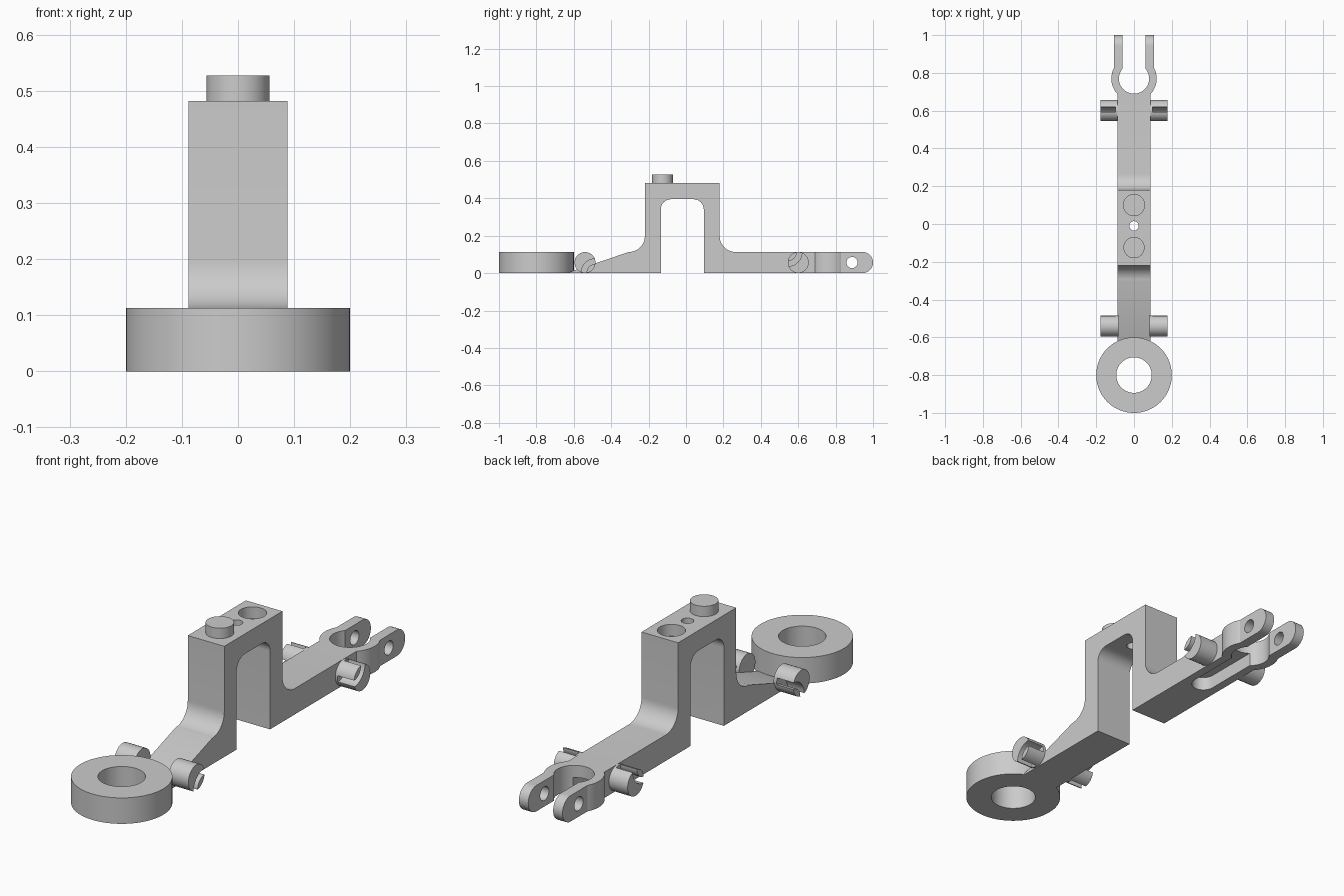
import bpy
import bmesh
from math import sin, cos, pi

if "Cube" in bpy.data.objects:
    bpy.data.objects.remove(bpy.data.objects["Cube"])

grey = bpy.data.materials.new("plain grey")
grey.use_nodes = True
grey.diffuse_color = (0.6, 0.6, 0.6, 1)
grey.node_tree.nodes["Principled BSDF"].inputs["Base Color"].default_value = (0.6, 0.6, 0.6, 1)

HALF = 0.088   # half width of the bar
BAR = 0.113    # bar height
MID = BAR / 2
TOP = 0.482


def arc(cu, cv, r, start, end, n=12):
    """Points on an arc, angles in degrees."""
    return [(cu + r * cos(pi / 180 * (start + (end - start) * i / n)),
             cv + r * sin(pi / 180 * (start + (end - start) * i / n))) for i in range(n + 1)]


def prism(name, pts, axis, low, high):
    """Extrude an outline: along x it lies in (y, z), along z in (x, y)."""
    place = (lambda u, v, w: (w, u, v)) if axis == "x" else (lambda u, v, w: (u, v, w))
    bm = bmesh.new()
    face = bm.faces.new([bm.verts.new(place(u, v, low)) for u, v in pts])
    top = bmesh.ops.extrude_face_region(bm, geom=[face])["geom"]
    for v in top:
        if isinstance(v, bmesh.types.BMVert):
            v.co["xyz".index(axis)] = high
    bmesh.ops.recalc_face_normals(bm, faces=bm.faces)
    mesh = bpy.data.meshes.new(name)
    bm.to_mesh(mesh)
    bm.free()
    mesh.materials.append(grey)
    obj = bpy.data.objects.new(name, mesh)
    bpy.context.collection.objects.link(obj)
    return obj


def cylinder(name, u, v, r, axis, low, high, n=64):
    return prism(name, arc(u, v, r, 0, 360, n)[:-1], axis, low, high)


def combine(obj, other, operation):
    """Apply a boolean and throw the second solid away."""
    mod = obj.modifiers.new("boolean", "BOOLEAN")
    mod.operation = operation
    mod.solver = "EXACT"
    mod.object = other
    bpy.context.view_layer.objects.active = obj
    bpy.ops.object.modifier_apply(modifier=mod.name)
    bpy.data.objects.remove(other)


# Bar with the raised bridge
outline = [(-0.64, 0), (-0.135, 0)]
outline += arc(-0.08, 0.34, 0.055, 180, 90) + arc(0.04, 0.34, 0.055, 90, 0)
outline += [(0.095, 0), (0.72, 0), (0.72, BAR)]
outline += arc(0.265, BAR + 0.085, 0.085, 270, 180)
outline += [(0.18, TOP), (-0.22, TOP)]
outline += arc(-0.305, BAR + 0.085, 0.085, 0, -90)
frame = prism("bridge_frame", outline, "x", -HALF, HALF)

# Front ring and rear socket
combine(frame, cylinder("ring", 0, -0.8, 0.2, "z", 0, BAR, 96), "UNION")
combine(frame, cylinder("socket", 0, 0.77, 0.12, "z", 0, BAR), "UNION")

# Rear fork arms with rounded ends
for side in (-1, 1):
    arm = [(0.77, 0)] + arc(1 - MID, MID, MID, -90, 90, 24) + [(0.77, BAR)]
    low, high = sorted((side * 0.06, side * 0.105))
    combine(frame, prism("fork_arm", arm, "x", low, high), "UNION")

# Openings: ring, socket, fork gap, pin holes
combine(frame, cylinder("ring_hole", 0, -0.8, 0.094, "z", -0.1, 0.2), "DIFFERENCE")
combine(frame, cylinder("socket_hole", 0, 0.77, 0.08, "z", -0.1, 0.2), "DIFFERENCE")
gap = [(-0.06, 0.77), (0.06, 0.77), (0.06, 1.1), (-0.06, 1.1)]
combine(frame, prism("fork_gap", gap, "z", -0.1, 0.2), "DIFFERENCE")
combine(frame, cylinder("pin_hole", 0.888, MID, 0.03, "x", -0.2, 0.2, 32), "DIFFERENCE")

# Pocket under the rear bar
pocket = arc(0, 0.46, 0.05, 180, 360) + [(0.05, 0.77), (-0.05, 0.77)]
combine(frame, prism("pocket", pocket, "z", -0.1, 0.06), "DIFFERENCE")

# Bridge top: blind hole and small through hole
combine(frame, cylinder("blind_hole", 0, 0.1, 0.056, "z", TOP - 0.05, 0.6), "DIFFERENCE")
combine(frame, cylinder("through_hole", 0, -0.01, 0.025, "z", 0.3, 0.6, 32), "DIFFERENCE")
parts = [frame]

# Stud on the bridge
parts.append(cylinder("top_stud", 0, -0.125, 0.056, "z", TOP, 0.527))

# Side pegs, each with a curved slot opening toward the middle
for label, y, turn in (("front", -0.54, 1), ("rear", 0.6, -1)):
    for word, side in (("left", 1), ("right", -1)):
        low, high = sorted((side * (HALF - 0.005), side * 0.178))
        peg = cylinder(f"{label}_{word}_peg", y, MID, 0.056, "x", low, high, 48)
        cu, cv = y + turn * 0.055, MID - turn * 0.055
        begin = 45 if turn == 1 else 225
        slot = arc(cu, cv, 0.075, begin, begin + 180, 32) + arc(cu, cv, 0.047, begin + 180, begin, 32)
        low, high = sorted((side * 0.098, side * 0.25))
        combine(peg, prism("slot", slot, "x", low, high), "DIFFERENCE")
        parts.append(peg)

# Smooth round walls, crisp edges
bpy.ops.object.select_all(action="DESELECT")
for obj in parts:
    obj.select_set(True)
bpy.context.view_layer.objects.active = frame
bpy.ops.object.shade_smooth_by_angle(angle=pi / 6)
